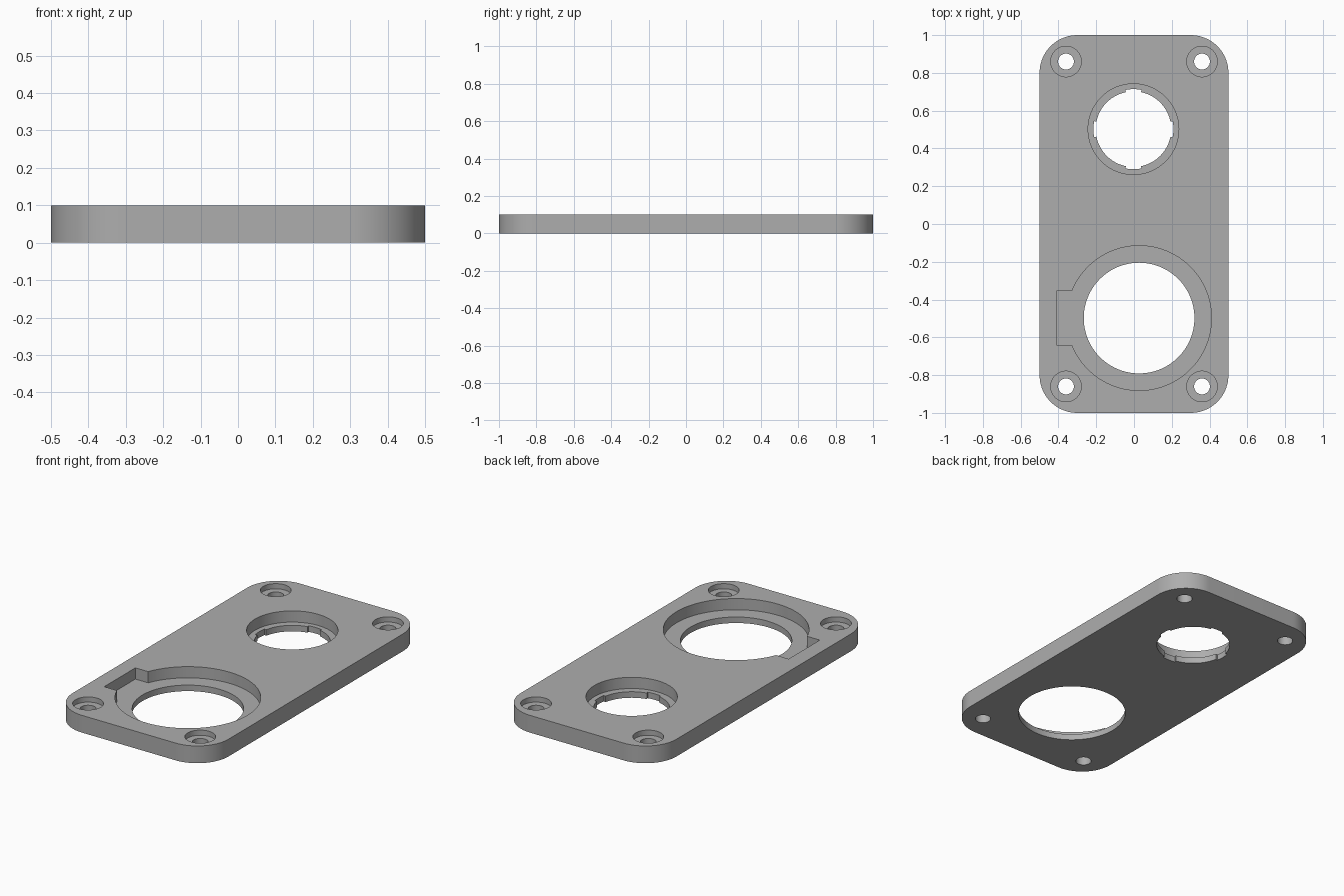
import bpy, bmesh
from math import cos, sin, pi, asin, radians, degrees

cube = bpy.data.objects.get("Cube")
if cube:
    bpy.data.objects.remove(cube, do_unlink=True)

THICK = 0.1
FLOOR = 0.035          # height of the ledges around the two big openings
SCREW_FLOOR = 0.07     # height of the screw head seats
BIG = (0.027, -0.498)
SMALL = (-0.003, 0.502)

grey = bpy.data.materials.new("Mid grey")
grey.use_nodes = True
colour = (0.42, 0.42, 0.42, 1)
grey.diffuse_color = colour
grey.node_tree.nodes["Principled BSDF"].inputs["Base Color"].default_value = colour


def arc(cx, cy, r, start, end, steps):
    """Points on an arc, both ends included."""
    return [(cx + r * cos(start + (end - start) * i / steps),
             cy + r * sin(start + (end - start) * i / steps)) for i in range(steps + 1)]


def circle(centre, r, steps=96):
    return arc(*centre, r, 0, 2 * pi, steps)[:-1]


def prism(name, outline, z0, z1):
    """Extrude a counter-clockwise outline from z0 to z1."""
    bm = bmesh.new()
    base = bm.faces.new([bm.verts.new((x, y, z0)) for x, y in outline])
    top = bmesh.ops.extrude_face_region(bm, geom=[base])["geom"]
    bmesh.ops.translate(bm, vec=(0, 0, z1 - z0),
                        verts=[v for v in top if isinstance(v, bmesh.types.BMVert)])
    bmesh.ops.recalc_face_normals(bm, faces=bm.faces)
    mesh = bpy.data.meshes.new(name)
    bm.to_mesh(mesh)
    bm.free()
    mesh.materials.append(grey)
    obj = bpy.data.objects.new(name, mesh)
    bpy.context.collection.objects.link(obj)
    return obj


def cut(target, outline, z0, z1=THICK + 0.1):
    """Subtract a prism from the target."""
    cutter = prism("cutter", outline, z0, z1)
    cutter.hide_render = True
    mod = target.modifiers.new("cut", "BOOLEAN")
    mod.operation, mod.solver, mod.object = "DIFFERENCE", "EXACT", cutter
    bpy.context.view_layer.objects.active = target
    bpy.ops.object.modifier_apply(modifier=mod.name)
    bpy.data.objects.remove(cutter, do_unlink=True)


# Rounded plate
R = 0.2
outline = []
for i, (sx, sy) in enumerate([(1, 1), (-1, 1), (-1, -1), (1, -1)]):
    outline += arc(sx * (0.5 - R), sy * (1 - R), R, i * pi / 2, (i + 1) * pi / 2, 24)
plate = prism("mounting_plate", outline, 0, THICK)

# Large opening: round recess with a square key on the right, then a through hole
half, radius = 0.143, 0.383
a = pi - asin(half / radius)
recess = arc(*BIG, radius, -a, a, 120)
recess += [(-0.41, BIG[1] + half), (-0.41, BIG[1] - half)]
cut(plate, recess, FLOOR)
cut(plate, circle(BIG, 0.293), -0.1)

# Small opening: round recess, then a through hole with four notches
cut(plate, circle(SMALL, 0.24), FLOOR)
notched = []
w = radians(11.5)
for i in range(4):
    mid = i * pi / 2
    notched += arc(*SMALL, 0.212, mid - w, mid + w, 6)
    notched += arc(*SMALL, 0.2, mid + w, mid + pi / 2 - w, 20)
cut(plate, notched, -0.1)

# Counterbored screw holes in the corners
for x in (-0.36, 0.36):
    for y in (-0.86, 0.86):
        cut(plate, circle((x, y), 0.081, 48), SCREW_FLOOR)
        cut(plate, circle((x, y), 0.042, 48), -0.1)

# Smooth curved walls, crisp edges
bpy.ops.object.select_all(action="DESELECT")
plate.select_set(True)
bpy.context.view_layer.objects.active = plate
bpy.ops.object.shade_smooth_by_angle(angle=radians(30))
